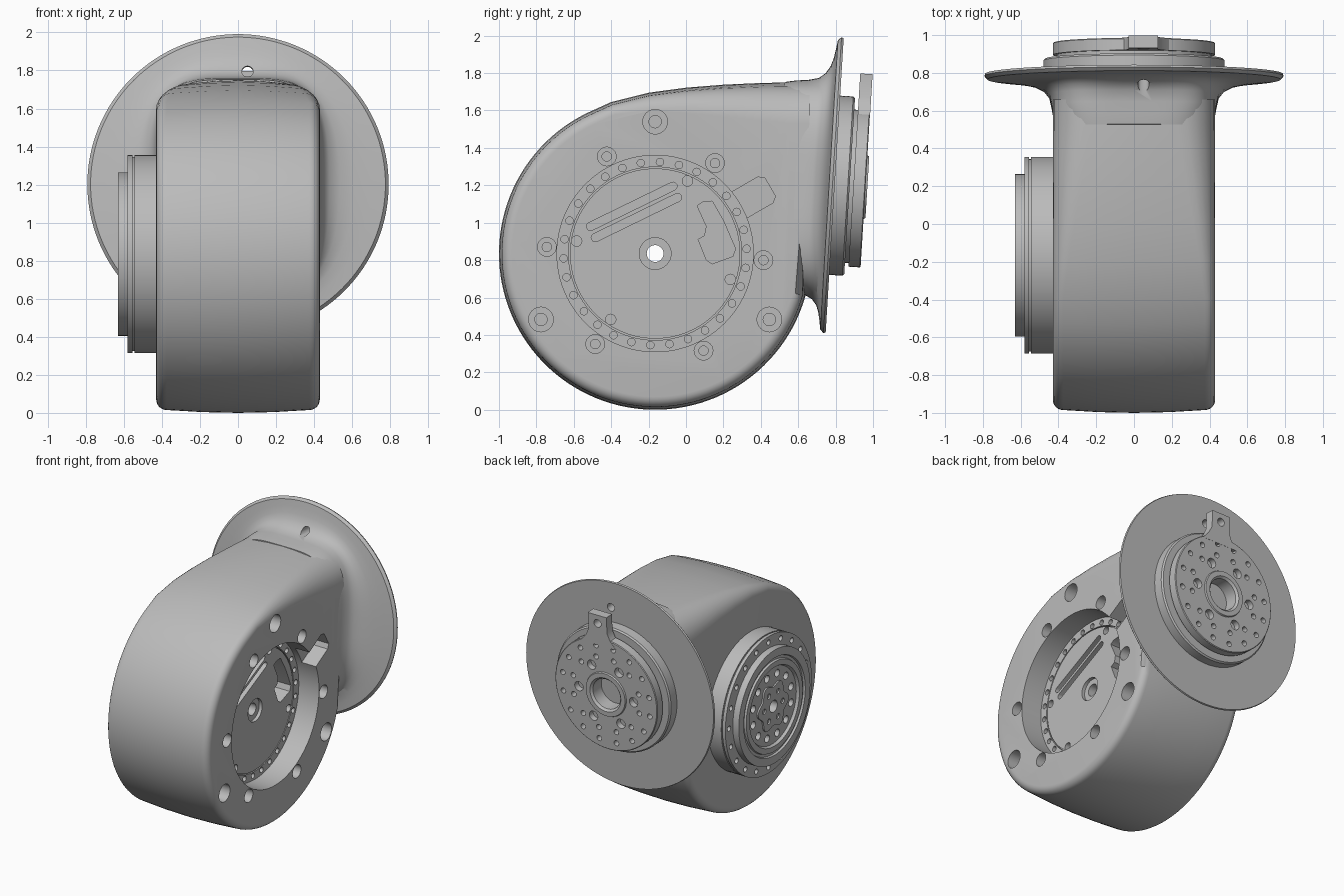
import bpy, bmesh, math
from mathutils import Matrix, Vector

if "Cube" in bpy.data.objects:
    bpy.data.objects.remove(bpy.data.objects["Cube"])

grey = bpy.data.materials.new("plain_grey")
grey.use_nodes = True
colour = (0.5, 0.5, 0.5, 1)
grey.diffuse_color = colour
grey.node_tree.nodes["Principled BSDF"].inputs["Base Color"].default_value = colour


def frame(x, y, z, origin):
    m = Matrix((x, y, z)).transposed().to_4x4()
    m.translation = origin
    return m


# Local u, v lie in the face; local h points out along the axis
R, CY, CZ = 0.835, -0.165, 0.835
TILT = math.radians(3.5)
c, s = math.cos(TILT), math.sin(TILT)
SIDE = frame((0, 1, 0), (0, 0, 1), (1, 0, 0), (0, CY, CZ))
OUTLET = frame((-1, 0, 0), (0, s, c), (0, c, -s), (0, 0.795, 1.2))


def loft(bm, rings, fr, caps=True, loop=False):
    """Skin a list of equally long rings of (u, v, h)."""
    rows = [[bm.verts.new(fr @ Vector(p)) for p in ring] for ring in rings]
    n = len(rows[0])
    pairs = list(zip(rows, rows[1:])) + ([(rows[-1], rows[0])] if loop else [])
    for a, b in pairs:
        for i in range(n):
            j = (i + 1) % n
            bm.faces.new((a[i], a[j], b[j], b[i]))
    if caps:
        bm.faces.new(rows[0][::-1])
        bm.faces.new(rows[-1])


def circle(r, h, n, at=(0, 0)):
    return [(at[0] + r * math.cos(2 * math.pi * i / n),
             at[1] + r * math.sin(2 * math.pi * i / n), h) for i in range(n)]


def turned(bm, profile, fr, at=(0, 0), n=32, tube=False):
    """Stack of circles (radius, height); a tube closes on itself."""
    loft(bm, [circle(r, h, n, at) for r, h in profile], fr, not tube, tube)


def prism(bm, pts, h0, h1, fr):
    loft(bm, [[(u, v, h) for u, v in pts] for h in (h0, h1)], fr)


def polar(r, deg):
    a = math.radians(deg)
    return r * math.cos(a), r * math.sin(a)


def hole_ring(bm, count, ring, r, h0, h1, fr, start=0):
    for k in range(count):
        turned(bm, [(r, h0), (r, h1)], fr, polar(ring, start + 360 * k / count), 16)


def make(name, bm):
    bmesh.ops.recalc_face_normals(bm, faces=bm.faces)
    mesh = bpy.data.meshes.new(name)
    bm.to_mesh(mesh)
    bm.free()
    mesh.materials.append(grey)
    ob = bpy.data.objects.new(name, mesh)
    bpy.context.collection.objects.link(ob)
    return ob


def activate(ob):
    bpy.ops.object.select_all(action='DESELECT')
    ob.select_set(True)
    bpy.context.view_layer.objects.active = ob


def cut(target, bm):
    cutter = make("cutter", bm)
    cutter.hide_render = True
    mod = target.modifiers.new("cut", 'BOOLEAN')
    mod.operation, mod.solver, mod.object = 'DIFFERENCE', 'EXACT', cutter
    activate(target)
    bpy.ops.object.modifier_apply(modifier=mod.name)
    bpy.data.objects.remove(cutter)


# Housing: round drum running into a straight outlet, softened edges
outline = [Vector(polar(R, a)) for a in range(-16, -246, -3)]
for y, z in ((-0.4, 1.645), (-0.2, 1.695), (0, 1.722), (0.2, 1.738),
             (0.4, 1.747), (0.55, 1.75), (0.66, 1.75)):
    outline.append(Vector((y - CY, z - CZ)))
count = len(outline)
normals, radii = [], []
for i, p in enumerate(outline):
    a, b = outline[max(i - 1, 0)], outline[min(i + 1, count - 1)]
    t = (b - a).normalized()
    normals.append(Vector((-t.y, t.x)))
    ramp = min(max((p.x + 0.2) / 0.9, 0), 1) if p.y > 0.5 else 0
    radii.append(0.055 + 0.15 * ramp)

HALF = 0.43
cross = []
for k in range(7):
    t = math.radians(15 * k)
    cross.append(lambda r, t=t: (HALF - r * (1 - math.cos(t)), r * (1 - math.sin(t)) + 0.015))
cross.append(lambda r: ((HALF - r) / 2, 0.004))
half_rings = []
for rule in cross:
    ring = []
    for p, nrm, r in zip(outline, normals, radii):
        x, inset = rule(r)
        q = p - nrm * inset
        ring.append((q.x, q.y, x))
    half_rings.append(ring)
middle = [(p.x, p.y, 0) for p in outline]
mirrored = [[(u, v, -h) for u, v, h in ring] for ring in half_rings[::-1]]
bm = bmesh.new()
loft(bm, half_rings + [middle] + mirrored, SIDE)
housing = make("housing", bm)

# Round recess and the cable notch leading out of it
FLOOR = 0.26
bm = bmesh.new()
turned(bm, [(0.525, FLOOR), (0.525, 0.6)], SIDE, n=96)
cut(housing, bm)
d, w = Vector(polar(1, 30)), Vector(polar(1, 120)) * 0.08
bm = bmesh.new()
prism(bm, [d * 0.47 - w, d * 0.68 - w, d * 0.71 - w * 0.7,
           d * 0.71 + w * 0.7, d * 0.68 + w, d * 0.47 + w], 0.31, 0.6, SIDE)
cut(housing, bm)

# Counterbored screw holes, shaft bore, slots and pocket
bm = bmesh.new()
screws = [(0.58, 56.5 + 60 * k, 0.05) for k in range(6)]
screws += [(0.705, 90 + 120 * k, 0.066) for k in range(3)]
for ring, ang, r in screws:
    turned(bm, [(r * 0.5, 0.28), (r * 0.5, 0.34), (r, 0.34), (r, 0.5)], SIDE, polar(ring, ang), 24)
turned(bm, [(0.045, -0.6), (0.045, 0.235), (0.085, 0.235), (0.085, 0.3)], SIDE)
for ang in (66, 171, 236, 341):
    turned(bm, [(0.028, 0.22), (0.028, 0.3)], SIDE, polar(0.425, ang), 16)
for start in ((-0.345, 0.145), (-0.32, 0.085)):
    pts = []
    for k in range(14):
        end = 0.49 if k < 7 else 0
        ang = -65 + 30 * k if k < 7 else 115 + 30 * (k - 7)
        pts.append(Vector(start) + Vector(polar(end, 26)) + Vector(polar(0.022, ang)))
    prism(bm, pts, 0.22, 0.3, SIDE)
pocket = [(0.06, 1.09), (0.09, 1.11), (0.14, 1.115), (0.2, 1.01), (0.265, 0.86), (0.25, 0.82),
          (0.14, 0.78), (0.11, 0.8), (0.065, 0.91), (0.1, 0.93), (0.11, 0.98)]
prism(bm, [(y - CY, z - CZ) for y, z in pocket], 0.12, 0.3, SIDE)
cut(housing, bm)

# Ring of small holes and the seam around the recess floor
bm = bmesh.new()
hole_ring(bm, 30, 0.49, 0.02, 0.23, 0.3, SIDE, 3)
turned(bm, [(0.455, 0.24), (0.463, 0.24), (0.463, 0.3), (0.455, 0.3)], SIDE, n=96, tube=True)
cut(housing, bm)

# Flared outlet: boxy neck blending into the round flange
#           h, half width, top, bottom, squareness
sections = [(-0.3, 0.41, 0.535, 0.56, 4), (-0.24, 0.425, 0.547, 0.57, 4),
            (-0.18, 0.436, 0.553, 0.585, 4), (-0.12, 0.45, 0.567, 0.597, 3.5),
            (-0.085, 0.48, 0.595, 0.615, 3), (-0.06, 0.535, 0.635, 0.645, 2.5),
            (-0.046, 0.61, 0.68, 0.685, 2.2), (-0.037, 0.7, 0.73, 0.73, 2),
            (-0.03, 0.775, 0.775, 0.775, 2), (-0.012, 0.792, 0.792, 0.792, 2),
            (0, 0.788, 0.788, 0.788, 2)]
rings = []
for h, wide, top, bottom, n in sections:
    ring = []
    for u, v, _ in circle(1, 0, 128):
        tall = top if v > 0 else bottom
        ring.append((math.copysign(abs(u) ** (2 / n), u) * wide,
                     math.copysign(abs(v) ** (2 / n), v) * tall, h))
    rings.append(ring)
bm = bmesh.new()
loft(bm, rings, OUTLET)
flange = make("flared_flange", bm)
bm = bmesh.new()
turned(bm, [(0.03, -0.2), (0.03, 0.05)], OUTLET, (-0.05, 0.59), 24)
cut(flange, bm)

# Outlet plate with hub, bolt holes and locating key
bm = bmesh.new()
turned(bm, [(0.48, -0.02), (0.48, 0.07), (0.47, 0.08), (0.41, 0.08), (0.41, 0.1), (0.43, 0.1),
            (0.43, 0.16), (0.425, 0.165), (0.17, 0.165), (0.165, 0.175), (0.13, 0.175),
            (0.115, 0.16), (0.115, 0.06)], OUTLET, n=96)
plate = make("outlet_plate", bm)
bm = bmesh.new()
hole_ring(bm, 16, 0.37, 0.02, 0.12, 0.2, OUTLET, 11)
hole_ring(bm, 6, 0.23, 0.036, 0.12, 0.2, OUTLET)
hole_ring(bm, 12, 0.285, 0.02, 0.12, 0.2, OUTLET, 15)
cut(plate, bm)
bm = bmesh.new()
half_key = [(0.15, 0.37), (0.1, 0.43), (0.078, 0.48), (0.078, 0.605)]
key_pts = [(-0.05 + u, v) for u, v in half_key] + [(-0.05 - u, v) for u, v in half_key[::-1]]
prism(bm, key_pts, 0.1, 0.166, OUTLET)
key = make("locating_key", bm)
bm = bmesh.new()
turned(bm, [(0.03, 0.0), (0.03, 0.3)], OUTLET, (-0.05, 0.54), 20)
cut(key, bm)

# Side drive on the opposite face
bm = bmesh.new()
turned(bm, [(0.045, -0.4), (0.52, -0.4), (0.52, -0.545), (0.51, -0.545), (0.51, -0.555),
            (0.52, -0.555), (0.52, -0.58), (0.43, -0.58), (0.43, -0.63), (0.37, -0.63),
            (0.365, -0.615), (0.345, -0.615), (0.34, -0.63), (0.3, -0.63), (0.29, -0.61),
            (0.045, -0.61)], SIDE, n=96, tube=True)
drive = make("side_drive", bm)
bm = bmesh.new()
hole_ring(bm, 20, 0.475, 0.02, -0.7, -0.55, SIDE)
hole_ring(bm, 12, 0.235, 0.028, -0.7, -0.57, SIDE, 15)
cut(drive, bm)
bm = bmesh.new()
lobes = [polar(0.165 + 0.02 * math.cos(math.radians(30 * k)), 5 * k) for k in range(72)]
prism(bm, lobes, -0.622, -0.6, SIDE)
cover = make("lobed_cover", bm)
bm = bmesh.new()
turned(bm, [(0.045, -0.7), (0.045, -0.5)], SIDE)
hole_ring(bm, 6, 0.11, 0.02, -0.7, -0.55, SIDE)
cut(cover, bm)

for ob in (housing, flange, plate, key, drive, cover):
    activate(ob)
    bpy.ops.object.shade_smooth_by_angle(angle=math.radians(32))
